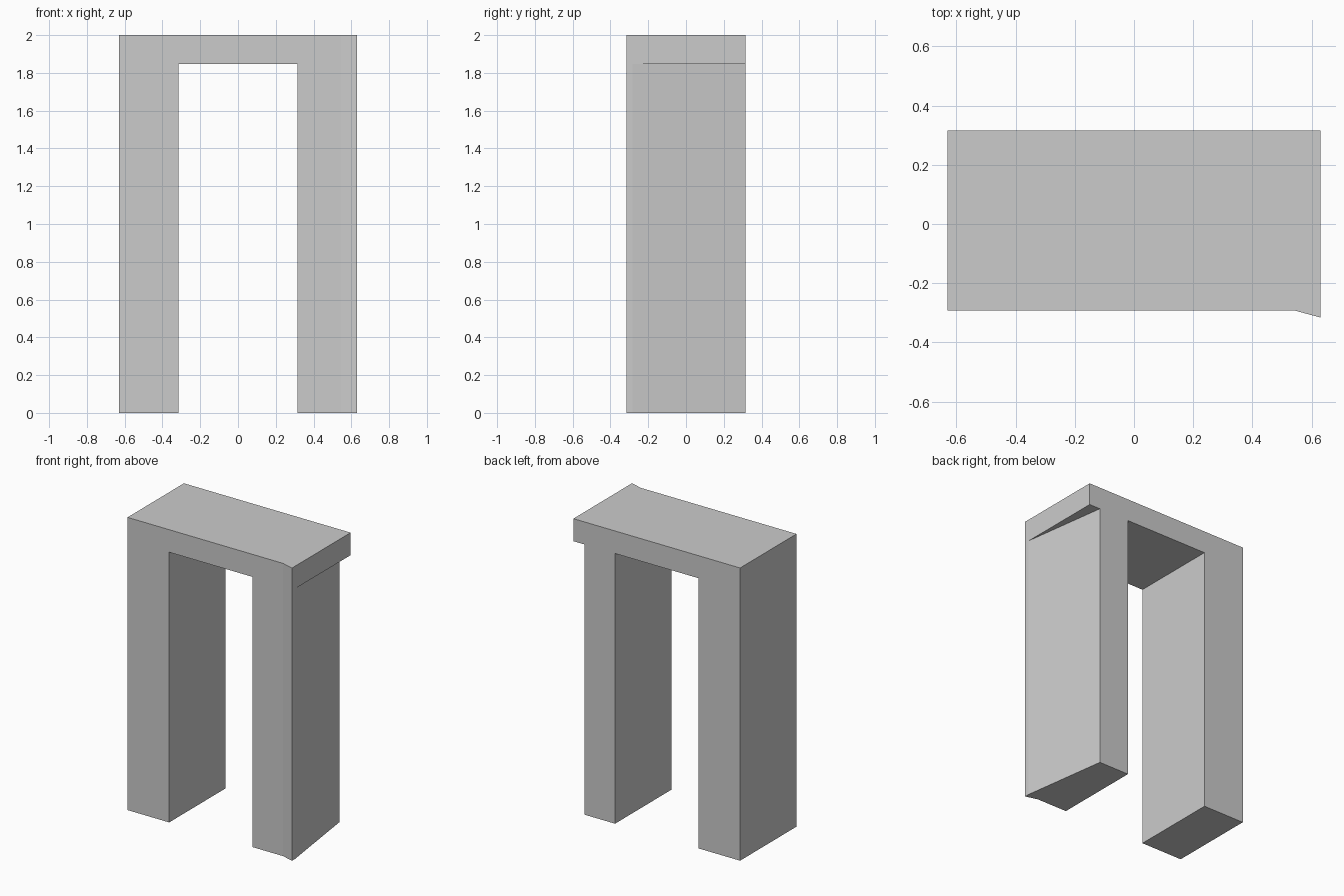
import bpy
import bmesh

if "Cube" in bpy.data.objects:
    bpy.data.objects.remove(bpy.data.objects["Cube"], do_unlink=True)

WIDTH, DEPTH, HEIGHT = 0.63, 0.316, 2.0   # half width, half depth, full height
LINTEL_Z = 1.846                          # underside of the lintel

grey = bpy.data.materials.new("plain grey")
grey.use_nodes = True
grey.diffuse_color = (0.6, 0.6, 0.6, 1)
grey.node_tree.nodes["Principled BSDF"].inputs["Base Color"].default_value = grey.diffuse_color


def prism(name, plan, bottom, top):
    """Extrude a flat plan outline upward into a solid."""
    bm = bmesh.new()
    base = bm.faces.new([bm.verts.new((x, y, bottom)) for x, y in plan])
    grown = bmesh.ops.extrude_face_region(bm, geom=[base])["geom"]
    verts = [v for v in grown if isinstance(v, bmesh.types.BMVert)]
    bmesh.ops.translate(bm, verts=verts, vec=(0, 0, top - bottom))
    bmesh.ops.recalc_face_normals(bm, faces=bm.faces)
    mesh = bpy.data.meshes.new(name)
    bm.to_mesh(mesh)
    bm.free()
    mesh.materials.append(grey)
    obj = bpy.data.objects.new(name, mesh)
    bpy.context.collection.objects.link(obj)
    return obj


def carve(target, cutter):
    """Subtract the cutter for good, then discard it."""
    cutter.hide_render = True
    mod = target.modifiers.new(cutter.name, "BOOLEAN")
    mod.operation, mod.solver, mod.object = "DIFFERENCE", "EXACT", cutter
    bpy.context.view_layer.objects.active = target
    bpy.ops.object.modifier_apply(modifier=mod.name)
    bpy.data.objects.remove(cutter, do_unlink=True)


# Solid block whose front left corner flares forward
frame = prism("doorway_frame", [
    (-WIDTH, DEPTH), (-WIDTH, -0.293), (0.545, -0.293),
    (WIDTH, -DEPTH), (WIDTH, DEPTH)], 0, HEIGHT)

# Passage between the two legs
carve(frame, prism("passage_cutter", [
    (-0.315, -0.5), (0.315, -0.5), (0.315, 0.5), (-0.315, 0.5)], -0.1, LINTEL_Z))

# Slanted outer side of the left leg, tapering toward the back under the lintel
carve(frame, prism("taper_cutter", [
    (0.644, -0.383), (0.8, -0.383), (0.8, 0.416), (0.532, 0.416)], -0.1, LINTEL_Z))
